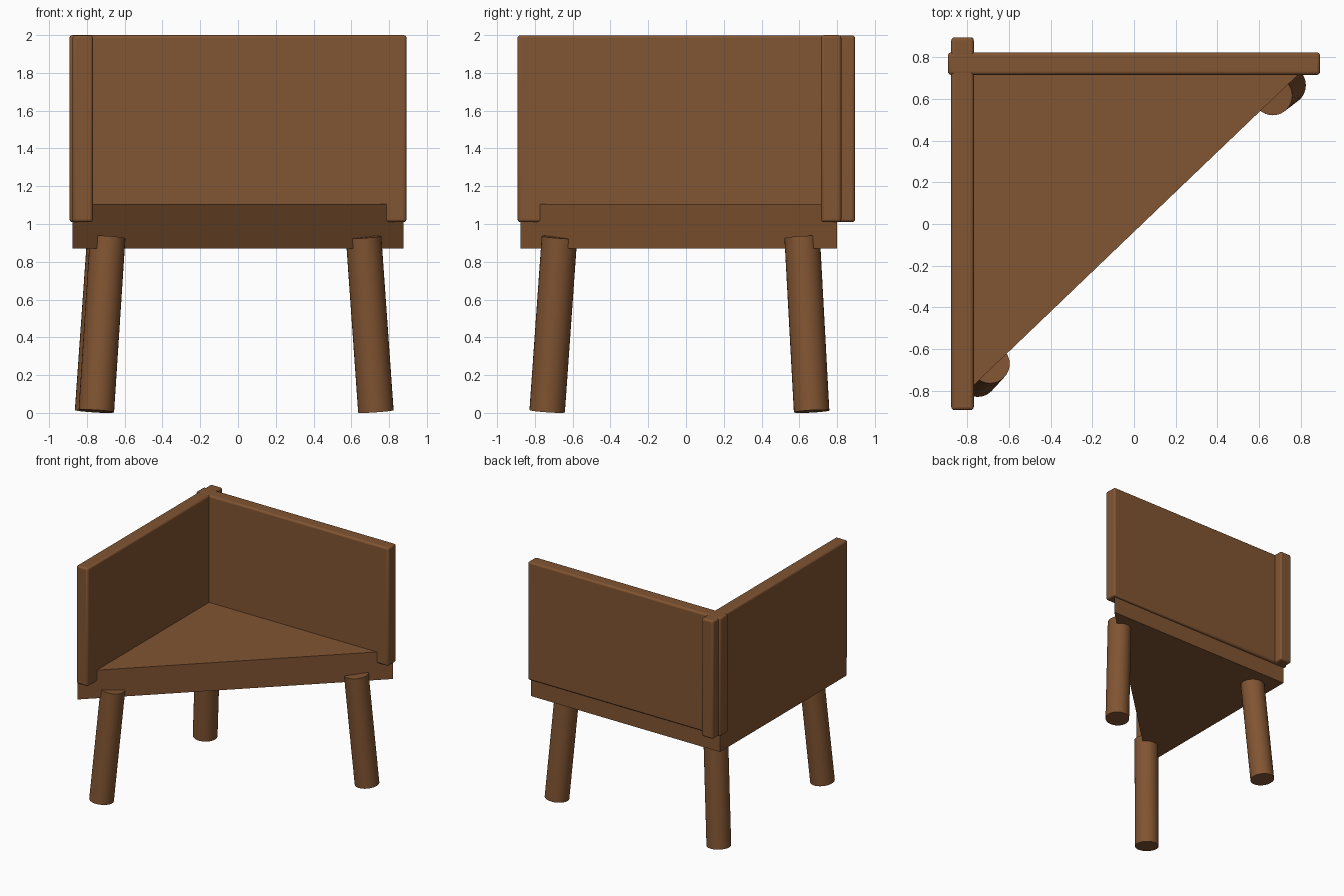
import bpy, bmesh
from mathutils import Vector

if "Cube" in bpy.data.objects:
    bpy.data.objects.remove(bpy.data.objects["Cube"], do_unlink=True)

# Single wood material
wood = bpy.data.materials.new("brown wood")
wood.use_nodes = True
colour = (0.22, 0.09, 0.032, 1)
wood.diffuse_color = colour
wood.node_tree.nodes["Principled BSDF"].inputs["Base Color"].default_value = colour


def add_object(name, bm):
    bmesh.ops.recalc_face_normals(bm, faces=bm.faces)
    mesh = bpy.data.meshes.new(name)
    bm.to_mesh(mesh)
    bm.free()
    mesh.materials.append(wood)
    obj = bpy.data.objects.new(name, mesh)
    bpy.context.collection.objects.link(obj)
    bpy.ops.object.select_all(action="DESELECT")
    obj.select_set(True)
    bpy.context.view_layer.objects.active = obj
    return obj


def panel(name, low, high):
    """Upright board with softly rounded edges."""
    low, high = Vector(low), Vector(high)
    bm = bmesh.new()
    bmesh.ops.create_cube(bm, size=1)
    bmesh.ops.scale(bm, vec=high - low, verts=bm.verts)
    bmesh.ops.translate(bm, vec=(low + high) / 2, verts=bm.verts)
    obj = add_object(name, bm)
    bevel = obj.modifiers.new("rounded edges", "BEVEL")
    bevel.width = 0.015
    bevel.segments = 3
    bpy.ops.object.shade_smooth_by_angle()


def leg(name, foot, top, radius=0.094):
    """Round leg leaning from its foot to its top."""
    foot, top = Vector(foot), Vector(top)
    axis = top - foot
    bm = bmesh.new()
    bmesh.ops.create_cone(bm, cap_ends=True, segments=32, radius1=radius,
                          radius2=radius, depth=axis.length)
    turn = Vector((0, 0, 1)).rotation_difference(axis).to_matrix()
    bmesh.ops.rotate(bm, matrix=turn, verts=bm.verts)
    bmesh.ops.translate(bm, vec=(foot + top) / 2, verts=bm.verts)
    add_object(name, bm)
    bpy.ops.object.shade_smooth_by_angle()


# Triangular seat, extruded from its outline
bm = bmesh.new()
outline = [(-0.875, -0.875), (0.875, 0.8), (-0.875, 0.8)]
base = bm.faces.new([bm.verts.new((x, y, 0.87)) for x, y in outline])
solid = bmesh.ops.extrude_face_region(bm, geom=[base], use_keep_orig=True)
raised = [v for v in solid["geom"] if isinstance(v, bmesh.types.BMVert)]
bmesh.ops.translate(bm, vec=(0, 0, 0.235), verts=raised)
add_object("seat", bm)

# Two boards crossing at the back corner
panel("back_panel", (-0.892, 0.715, 1.01), (0.892, 0.822, 2))
panel("side_panel", (-0.876, -0.892, 1.01), (-0.768, 0.895, 1.999))

# Splayed legs under the three corners
leg("front_leg", (-0.75, -0.735, 0.009), (-0.69, -0.67, 0.93))
leg("end_leg", (0.73, 0.665, 0.008), (0.665, 0.615, 0.93))
leg("corner_leg", (-0.77, 0.665, 0.008), (-0.705, 0.615, 0.93))
